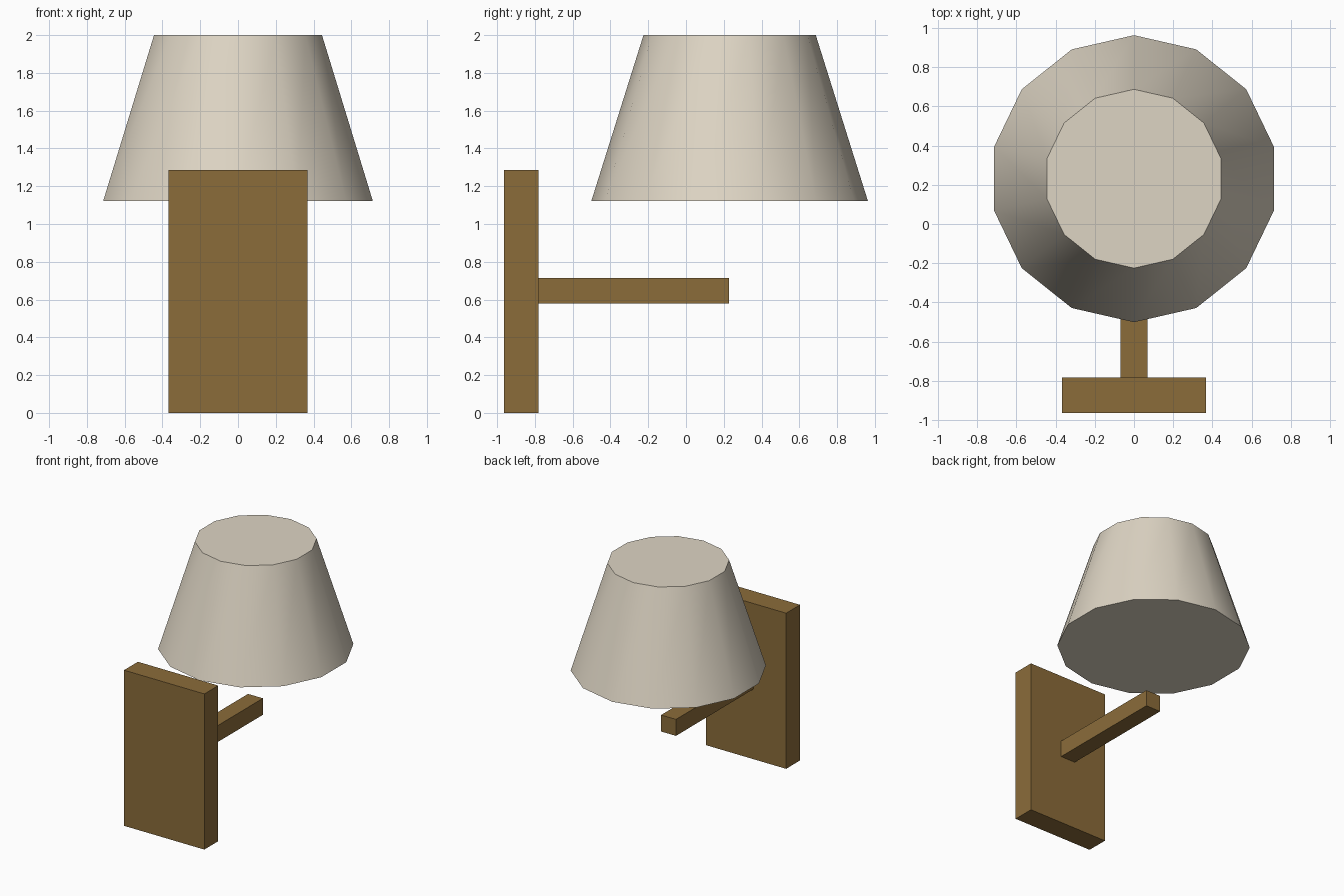
import bpy, bmesh, math

if "Cube" in bpy.data.objects:
    bpy.data.objects.remove(bpy.data.objects["Cube"])


def material(name, srgb):
    m = bpy.data.materials.new(name)
    lin = [((c / 255 + 0.055) / 1.055) ** 2.4 for c in srgb]
    m.diffuse_color = (*lin, 1)
    m.use_nodes = True
    m.node_tree.nodes["Principled BSDF"].inputs["Base Color"].default_value = m.diffuse_color
    return m


def add_object(name, bm, mat):
    bmesh.ops.recalc_face_normals(bm, faces=bm.faces[:])
    mesh = bpy.data.meshes.new(name)
    bm.to_mesh(mesh)
    bm.free()
    mesh.materials.append(mat)
    ob = bpy.data.objects.new(name, mesh)
    bpy.context.collection.objects.link(ob)
    return ob


def box(name, lo, hi, mat):
    bm = bmesh.new()
    bmesh.ops.create_cube(bm, size=1)
    for v in bm.verts:
        v.co = [(a + b) / 2 + c * (b - a) for a, b, c in zip(lo, hi, v.co)]
    return add_object(name, bm, mat)


wood = material("brown wood", (139, 108, 58))
fabric = material("cream fabric", (222, 213, 196))

# Wall plate and the square arm reaching out from it
box("wall_plate", (-0.367, -0.963, 0), (0.367, -0.782, 1.285), wood)
box("arm", (-0.068, -0.782, 0.578), (0.068, 0.228, 0.714), wood)

# Tapered 14-sided shade, closed at both ends, with a corner towards the plate
SIDES = 14
bm = bmesh.new()
rings = []
for radius, z in ((0.732, 1.122), (0.456, 2.0)):
    angles = [math.pi / 2 + math.tau * i / SIDES for i in range(SIDES)]
    rings.append([bm.verts.new((radius * math.cos(a), 0.231 + radius * math.sin(a), z))
                  for a in angles])
    bm.faces.new(rings[-1])
low, high = rings
for i in range(SIDES):
    j = (i + 1) % SIDES
    bm.faces.new((low[i], low[j], high[j], high[i]))
shade = add_object("lamp_shade", bm, fabric)

# Smooth sides with crisp rims
bpy.context.view_layer.objects.active = shade
shade.select_set(True)
bpy.ops.object.shade_smooth_by_angle(angle=math.radians(35))
